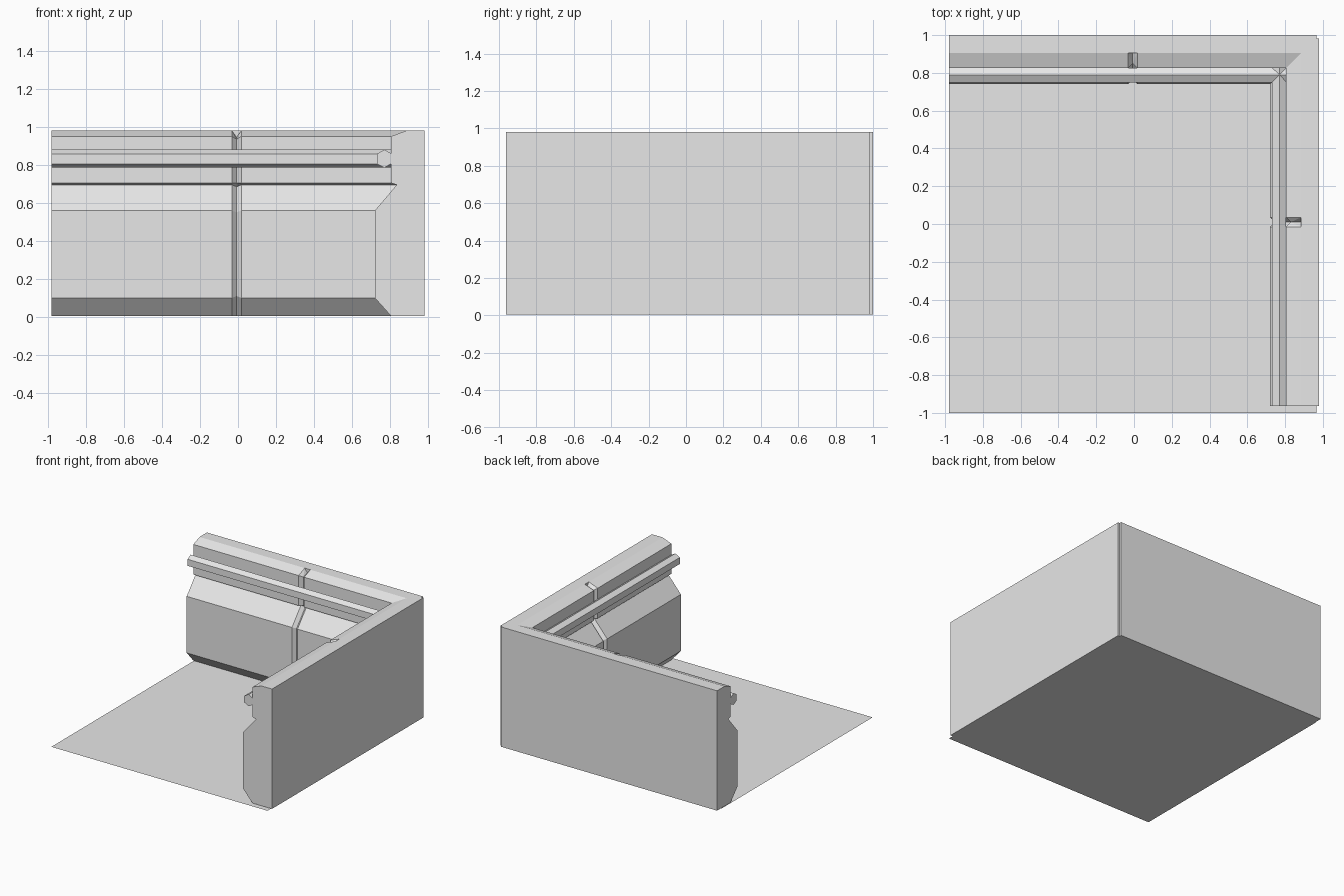
import bpy, bmesh, math
from mathutils import Matrix

cube = bpy.data.objects.get("Cube")
if cube:
    bpy.data.objects.remove(cube, do_unlink=True)

grey = bpy.data.materials.new("plain grey")
grey.use_nodes = True
COLOUR = (0.8, 0.8, 0.8, 1)
grey.diffuse_color = COLOUR
grey.node_tree.nodes["Principled BSDF"].inputs["Base Color"].default_value = COLOUR

HALF = 0.9725    # half the length of a wall piece
GROOVE = 0.025   # half the width of the panel groove

# Wall cross-sections as (depth inward from the outer face, height)
WALL = [(0, .005), (.175, .005), (.26, .10), (.26, .56), (.145, .695),
        (.175, .705), (.175, .95), (.095, .98), (.095, .98), (0, .98)]
# The same section at the bottom of the groove
CUT = [(0, .005), (.15, .005), (.235, .11), (.235, .55), (.12, .685),
       (.15, .705), (.15, .935), (.095, .945), (.095, .98), (0, .98)]
RAIL = [(.175, .805), (.21, .785), (.25, .805), (.25, .858), (.21, .88), (.175, .86)]


def loft(name, stations, place):
    """Join matching sections placed along the length and cap both ends."""
    bm = bmesh.new()
    rings = [[bm.verts.new((u, -d, z)) for d, z in section] for u, section in stations]
    for a, b in zip(rings, rings[1:]):
        for i in range(len(a)):
            j = (i + 1) % len(a)
            bm.faces.new((a[i], a[j], b[j], b[i]))
    bm.faces.new(rings[0])
    bm.faces.new(rings[-1])
    bmesh.ops.remove_doubles(bm, verts=bm.verts, dist=1e-5)
    bmesh.ops.triangulate(bm, faces=[f for f in bm.faces if len(f.verts) == 4
                                     and any(abs(v.co.x) < 1e-4 for v in f.verts)])
    bmesh.ops.recalc_face_normals(bm, faces=bm.faces)
    finish(name, bm, place)


def finish(name, bm, place):
    mesh = bpy.data.meshes.new(name)
    bm.to_mesh(mesh)
    bm.free()
    mesh.materials.append(grey)
    obj = bpy.data.objects.new(name, mesh)
    obj.matrix_world = place
    bpy.context.collection.objects.link(obj)


# Two identical grooved walls with a rail, meeting at the corner
places = {
    "back": Matrix.Translation((-.0075, 1, 0)),
    "left": Matrix.Translation((.98, .01, 0)) @ Matrix.Rotation(-math.pi / 2, 4, 'Z'),
}
for side, place in places.items():
    loft(side + "_wall", [(-HALF, WALL), (-GROOVE, WALL), (0, CUT),
                          (GROOVE, WALL), (HALF, WALL)], place)
    loft(side + "_rail", [(-HALF, RAIL), (HALF, RAIL)], place)

# Thin floor sheet
bm = bmesh.new()
bmesh.ops.create_grid(bm, x_segments=1, y_segments=1, size=HALF)
finish("floor", bm, Matrix.Translation((-.0075, -1 + HALF, 0)))
